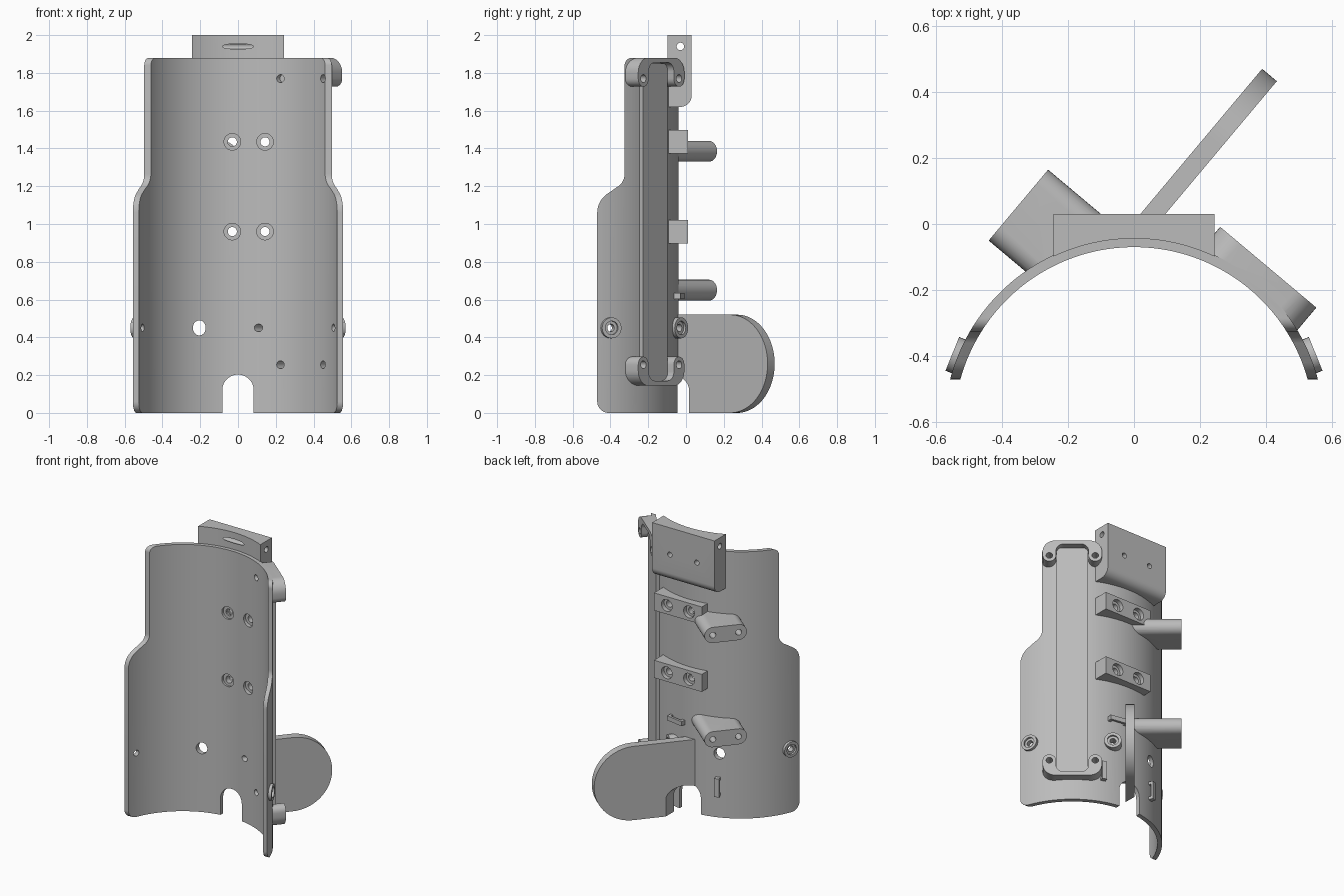
import bpy, bmesh
from math import sin, cos, radians
from mathutils import Matrix

if "Cube" in bpy.data.objects:
    bpy.data.objects.remove(bpy.data.objects["Cube"])

grey = bpy.data.materials.new("plain grey")
grey.use_nodes = True
grey.diffuse_color = (0.5, 0.5, 0.5, 1)
grey.node_tree.nodes["Principled BSDF"].inputs["Base Color"].default_value = (0.5, 0.5, 0.5, 1)

AXIS_Y = -0.615          # axis of the curved shell
R_OUT, R_IN = 0.575, 0.545


def frame(angle, oy=AXIS_Y):
    """Local x is tangent, y is up, z points outward at the angle."""
    c, s = cos(radians(angle)), sin(radians(angle))
    return Matrix(((-s, 0, c, 0), (c, 0, s, oy), (0, 1, 0, 0), (0, 0, 0, 1)))


def arc(x, y, r, a, b, n=10):
    return [(x + r * cos(radians(a + (b - a) * i / n)),
             y + r * sin(radians(a + (b - a) * i / n))) for i in range(n + 1)]


def circle(x, y, r, n=32, sx=1):
    return [(x + (px - x) * sx, py) for px, py in arc(x, y, r, 0, 360, n)[:-1]]


def rect(x0, x1, y0, y1):
    return [(x0, y0), (x1, y0), (x1, y1), (x0, y1)]


def solid(name, parts, matrix=Matrix()):
    """Extrude each (outline, low, high) along local z into one object."""
    bm = bmesh.new()
    for outline, lo, hi in parts:
        face = bm.faces.new([bm.verts.new((x, y, lo)) for x, y in outline])
        out = bmesh.ops.extrude_face_region(bm, geom=[face])
        moved = [v for v in out["geom"] if isinstance(v, bmesh.types.BMVert)]
        bmesh.ops.translate(bm, verts=moved, vec=(0, 0, hi - lo))
    bmesh.ops.recalc_face_normals(bm, faces=bm.faces[:])
    bm.transform(matrix)
    mesh = bpy.data.meshes.new(name)
    bm.to_mesh(mesh)
    bm.free()
    mesh.materials.append(grey)
    obj = bpy.data.objects.new(name, mesh)
    bpy.context.collection.objects.link(obj)
    return obj


def combine(obj, cutter, operation="DIFFERENCE"):
    mod = obj.modifiers.new("cut", "BOOLEAN")
    mod.operation, mod.solver, mod.object = operation, "EXACT", cutter
    bpy.context.view_layer.objects.active = obj
    bpy.ops.object.modifier_apply(modifier=mod.name)


def drill(objs, parts, matrix):
    cutter = solid("cutter", parts, matrix)
    cutter.hide_render = True
    for obj in objs:
        combine(obj, cutter)
    bpy.data.objects.remove(cutter)


SIDE = frame(0, 0)       # local x is y, extrudes along x
FRONT = frame(-90, 0)    # local x is x, extrudes along -y
RAIL = frame(50)         # faces the right rear

# Curved shell, trimmed by its side silhouette
band = arc(0, AXIS_Y, R_OUT, 5, 175, 96) + arc(0, AXIS_Y, R_IN, 175, 5, 96)
shell = solid("shell", [(band, -0.1, 2)])
outline = (arc(-0.41, 0.06, 0.06, 180, 270) + [(0, 0), (0, 1.88)]
           + arc(-0.285, 1.84, 0.04, 90, 180)
           + arc(-0.405, 1.265, 0.08, 0, -60) + arc(-0.35, 1.06, 0.12, 120, 180))
trim = solid("cutter", [(outline, -1, 1)], SIDE)
combine(shell, trim, "INTERSECT")
bpy.data.objects.remove(trim)

# Flat rail with arched clamps at both ends
rail = solid("rail", [(rect(-0.1, 0.1, 0.17, 1.85), 0.557, 0.59)], RAIL)
clamp_shape = (arc(0.147, 0, 0.043, 180, 360) + arc(0.11, 0.03, 0.08, 0, 90)
               + arc(-0.11, 0.03, 0.08, 90, 180) + arc(-0.147, 0, 0.043, 180, 360)
               + arc(-0.054, 0.035, 0.05, 180, 90) + arc(0.054, 0.035, 0.05, 90, 0))
clamps = []
for name, z, s in (("upper_clamp", 1.77, 1), ("lower_clamp", 0.255, -1)):
    shape = [(x, z + s * y) for x, y in clamp_shape]
    clamps.append(solid(name, [(shape, 0.45, 0.632)], RAIL))

# Top mounting block with a rounded lower rear edge
block_shape = ([(-0.15, 1.62)] + arc(-0.03, 1.68, 0.06, 270, 360)
               + [(0.03, 2), (-0.15, 2)])
top_block = solid("top_block", [(block_shape, -0.243, 0.243)], SIDE)

# Two narrow screw blocks
BLOCK_Z = (0.96, 1.435)
blocks = [solid("screw_block", [(rect(-0.13, 0.243, z - 0.062, z + 0.062), -0.01, 0.15)], FRONT)
          for z in BLOCK_Z]

# Two capsule-shaped pegs
PEG_Z = (0.65, 1.385)
pegs = []
for z in PEG_Z:
    shape = arc(-0.205, z, 0.055, -90, 90, 16) + arc(-0.375, z, 0.055, 90, 270, 16)
    pegs.append(solid("peg", [(shape, 0.3, 0.70)], frame(140)))

# Side flange with a ring end, running along the rail direction
FLANGE = RAIL @ Matrix(((0, 0, 1, 0), (1, 0, 0, 0), (0, 1, 0, 0), (0, 0, 0, 1)))
FLANGE = Matrix([RAIL.col[2], RAIL.col[1], RAIL.col[0], RAIL.col[3]]).transposed()
plate = [(0.35, 0)] + arc(0.82, 0.26, 0.26, -90, 90, 40) + [(0.35, 0.52)]
flange = solid("flange", [(plate, 0.342, 0.40)], FLANGE)

# Round screw bosses
BOSSES = ((22, 0), (158, 0), (50, 0.26))
bosses = []
for angle, u in BOSSES:
    high = (R_OUT ** 2 - u ** 2) ** 0.5 + (0.018 if u == 0 else 0.04)
    bosses.append((solid("boss", [(circle(u, 0.45, 0.055), 0.4, high)], frame(angle)), angle, u, high))

# Hollow the back of every attachment to fit the shell
attached = clamps + [top_block, flange] + blocks + pegs + [b[0] for b in bosses]
drill(attached, [(circle(0, AXIS_Y, 0.571, 192), -0.5, 2.5)], Matrix())

# Small cable staples
for angle, z, upright in ((70, 0.22, True), (110, 0.22, True), (80, 0.62, False)):
    def bar(a, b, w):
        return rect(-w, w, z + a, z + b) if upright else rect(a, b, z - w, z + w)
    solid("staple", [(bar(-0.065, 0.065, 0.016), 0.59, 0.606),
                     (bar(-0.065, -0.045, 0.016), 0.56, 0.595),
                     (bar(0.045, 0.065, 0.016), 0.56, 0.595)], frame(angle))

# Bottom slot and oval window
slot = [(-0.083, -0.1), (0.083, -0.1)] + arc(0, 0.12, 0.083, 0, 180, 24)
drill([shell, flange], [(slot, -0.2, 0.7)], FRONT)
drill([shell], [(circle(-0.205, 0.45, 0.04, sx=0.85), -0.2, 0.7)], FRONT)

# Screw holes through the blocks, widened at both ends
points = [(x, z) for x in (-0.03, 0.143) for z in BLOCK_Z]
drill([shell] + blocks, [(circle(x, z, 0.024), -0.2, 0.7) for x, z in points], FRONT)
drill([shell], [(circle(x, z, 0.044), 0.058, 0.7) for x, z in points], FRONT)
drill(blocks, [(circle(x, z, 0.042), -0.2, 0.02) for x, z in points], FRONT)

# Clamp, top block and peg holes
drill([shell] + clamps, [(circle(u, z, 0.021), 0.4, 0.7)
                         for u in (-0.147, 0.147) for z in (0.255, 1.77)], RAIL)
drill([top_block], [(circle(x, 1.81, 0.018), -0.2, 0.2) for x in (-0.105, 0.105)], FRONT)
drill([top_block], [(circle(-0.03, 1.94, 0.02), -0.3, 0.3)], SIDE)
drill(pegs, [(circle(u, z, 0.02), 0.6, 0.8) for u in (-0.375, -0.205) for z in PEG_Z], frame(140))

# Boss holes with recessed heads
for boss, angle, u, high in bosses:
    drill([shell, boss], [(circle(u, 0.45, 0.02), 0.35, 0.7)], frame(angle))
    drill([boss], [(circle(u, 0.45, 0.036), high - 0.014, 0.7)], frame(angle))

# Ring opening and adjustment holes
holes = [(circle(0.82, 0.26, 0.142, 64), 0.3, 0.5)]
for turn in (0, 180):
    for a in (96, 110, 124, 138):
        a = radians(a + turn)
        holes.append((circle(0.82 + 0.207 * cos(a), 0.26 + 0.207 * sin(a), 0.021, 20), 0.3, 0.5))
drill([flange], holes, FLANGE)

# Smooth the curves, keep the edges crisp
bpy.ops.object.select_all(action="DESELECT")
for obj in bpy.context.collection.objects:
    if obj.type == "MESH":
        obj.select_set(True)
        bpy.context.view_layer.objects.active = obj
bpy.ops.object.shade_smooth_by_angle(angle=radians(30))
